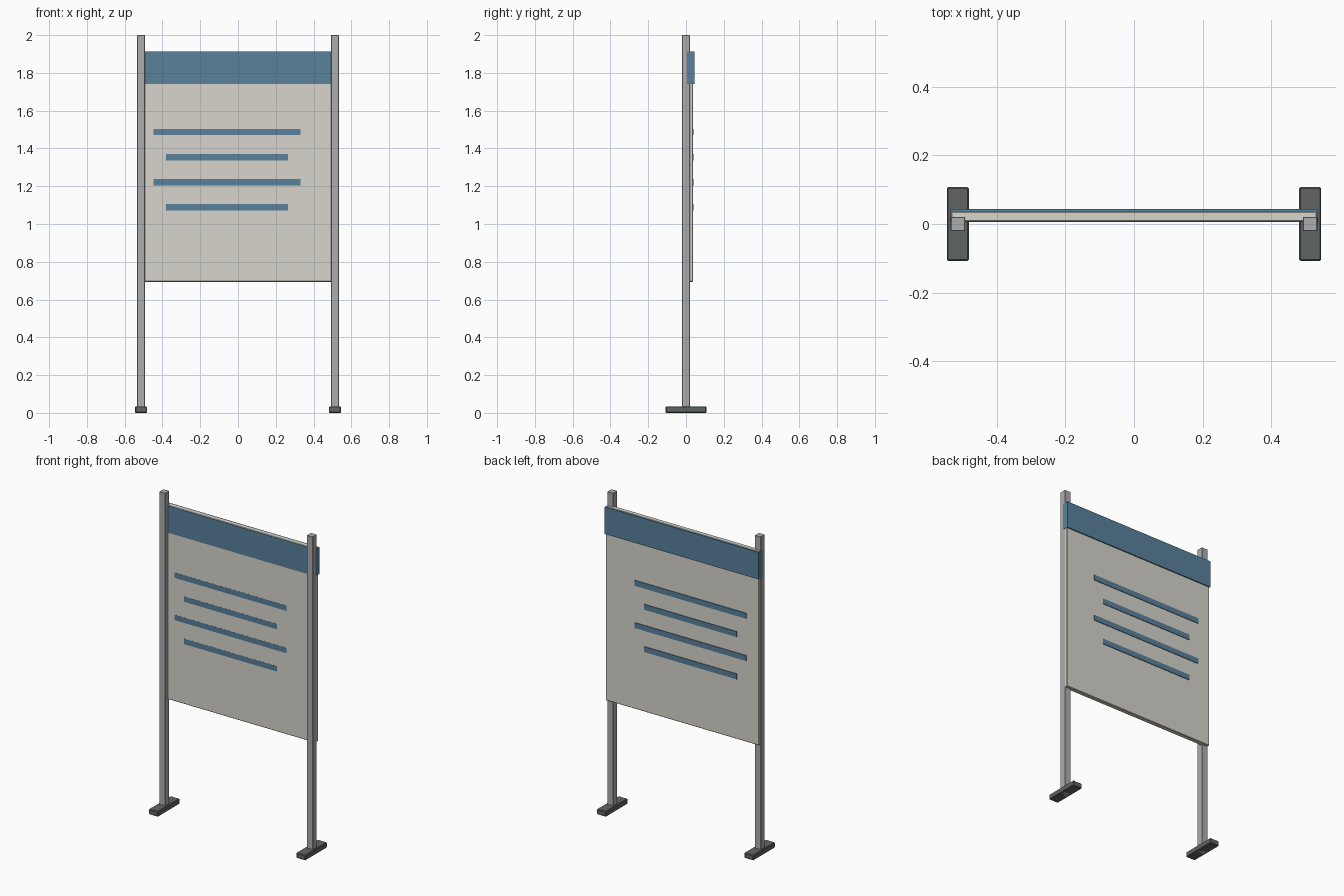
import bpy

if "Cube" in bpy.data.objects:
    bpy.data.objects.remove(bpy.data.objects["Cube"])


def material(name, rgb):
    m = bpy.data.materials.new(name)
    m.diffuse_color = (*rgb, 1)
    m.use_nodes = True
    m.node_tree.nodes["Principled BSDF"].inputs["Base Color"].default_value = m.diffuse_color
    return m


def box(name, x, y, z, mat=None, bevel=0.0):
    """Box from (min, max) ranges, with an optional small chamfer."""
    bpy.ops.mesh.primitive_cube_add(
        size=1, location=[(a + b) / 2 for a, b in (x, y, z)])
    ob = bpy.context.object
    ob.name = name
    ob.scale = [b - a for a, b in (x, y, z)]
    bpy.ops.object.transform_apply(location=False, rotation=False, scale=True)
    if mat:
        ob.data.materials.append(mat)
    if bevel:
        mod = ob.modifiers.new("edge", 'BEVEL')
        mod.width = bevel
        mod.segments = 1
    return ob


blue = material("blue", (0.10, 0.22, 0.33))
cream = material("cream", (0.68, 0.66, 0.60))
dark = material("dark_grey", (0.12, 0.13, 0.13))
metal = material("metal", (0.42, 0.42, 0.42))

# Posts and feet on both sides
for side, s in (("left", -1), ("right", 1)):
    cx = s * 0.513
    box(side + "_post", (cx - 0.021, cx + 0.021), (-0.021, 0.021), (0, 2.0), metal, 0.002)
    box(side + "_foot", (cx - 0.032, cx + 0.032), (-0.108, 0.108), (0, 0.034), dark, 0.004)

# Board mounted behind the post centres
box("panel", (-0.533, 0.533), (0.0075, 0.037), (0.694, 1.914), cream, 0.003)

# Header band wrapped around the board, just below its top edge
box("header_band", (-0.535, 0.535), (0.006, 0.044), (1.742, 1.912), blue)

# Alternating long and short stripes running through the board
for i in range(4):
    half = 0.389 if i % 2 == 0 else 0.323
    z = 1.487 - i * 0.133
    box(f"stripe_{i + 1}", (-0.058 - half, -0.058 + half), (0.007, 0.041),
        (z - 0.017, z + 0.017), blue)
